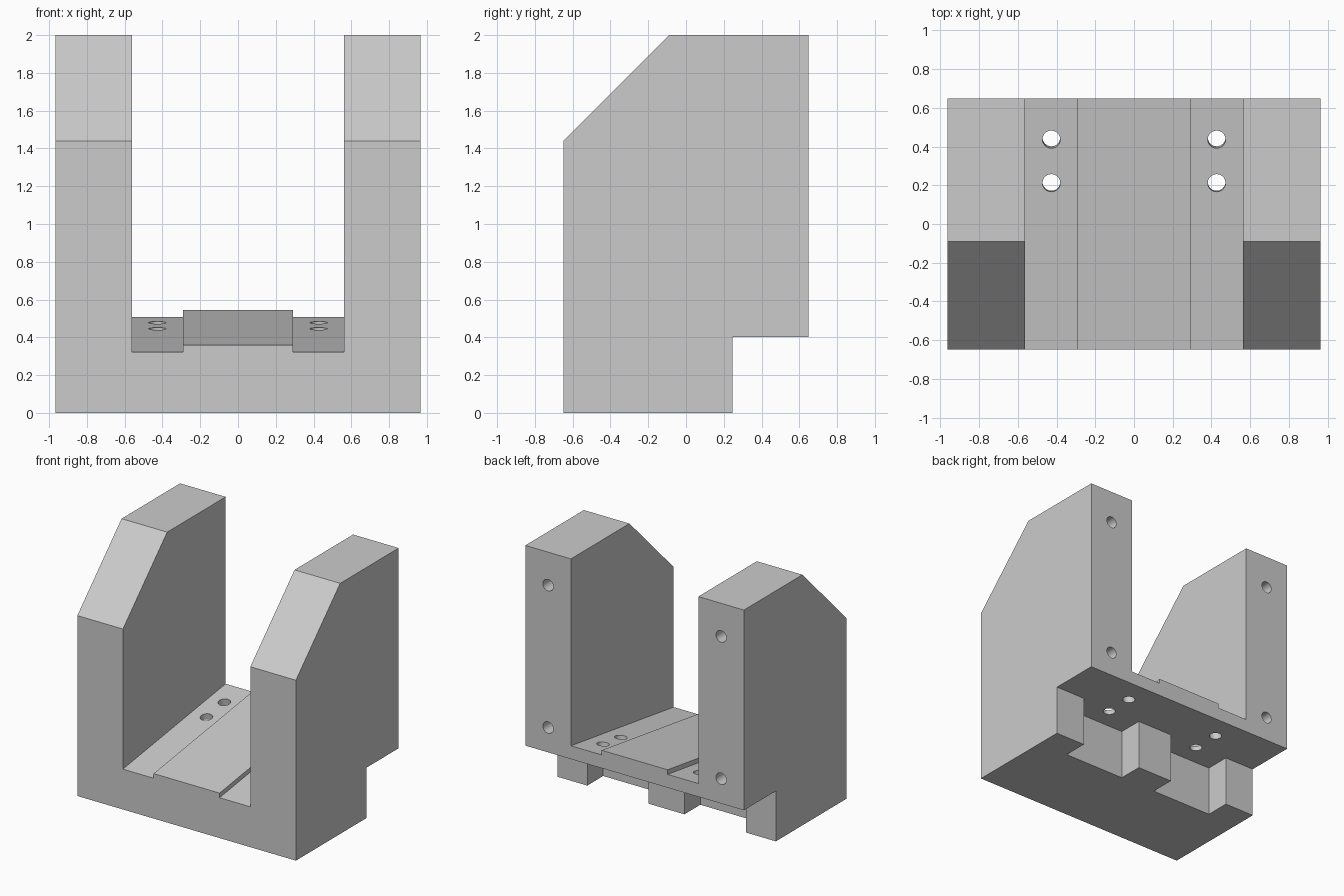
import bpy
import bmesh
import math
from mathutils import Matrix, Vector

default_cube = bpy.data.objects.get("Cube")
if default_cube:
    bpy.data.objects.remove(default_cube, do_unlink=True)

HALF_W, HALF_D, TOP = 0.965, 0.648, 2.0
INNER = 0.5625            # inner face of each upright
RIB = 0.291               # half width of the raised centre strip
STEP_Y, STEP_Z = 0.245, 0.402
STRIP_FRONT, STRIP_BACK = 0.322, 0.508
RIB_LIFT = 0.037
HOLE_R = 0.046
TILT = math.atan2(STRIP_BACK - STRIP_FRONT, 2 * HALF_D)

grey = bpy.data.materials.new("light grey")
grey.use_nodes = True
colour = (0.6, 0.6, 0.6, 1)
grey.diffuse_color = colour
grey.node_tree.nodes["Principled BSDF"].inputs["Base Color"].default_value = colour


def make_object(name, bm):
    bmesh.ops.recalc_face_normals(bm, faces=bm.faces)
    mesh = bpy.data.meshes.new(name)
    bm.to_mesh(mesh)
    bm.free()
    mesh.materials.append(grey)
    obj = bpy.data.objects.new(name, mesh)
    bpy.context.scene.collection.objects.link(obj)
    return obj


def prism(name, x0, x1, profile):
    """Extrude a (y, z) profile from x0 to x1."""
    bm = bmesh.new()
    face = bm.faces.new([bm.verts.new((x0, y, z)) for y, z in profile])
    out = bmesh.ops.extrude_face_region(bm, geom=[face])
    moved = [v for v in out["geom"] if isinstance(v, bmesh.types.BMVert)]
    bmesh.ops.translate(bm, verts=moved, vec=(x1 - x0, 0, 0))
    return make_object(name, bm)


def cylinder(name, centre, length, angle):
    """Cylinder tipped about the x axis."""
    bm = bmesh.new()
    place = Matrix.Translation(Vector(centre)) @ Matrix.Rotation(angle, 4, "X")
    bmesh.ops.create_cone(bm, cap_ends=True, segments=32, radius1=HOLE_R,
                          radius2=HOLE_R, depth=length, matrix=place)
    return make_object(name, bm)


def cut(target, cutter):
    mod = target.modifiers.new("cut", "BOOLEAN")
    mod.operation = "DIFFERENCE"
    mod.solver = "EXACT"
    mod.object = cutter
    bpy.context.view_layer.objects.active = target
    bpy.ops.object.modifier_apply(modifier=mod.name)
    bpy.data.objects.remove(cutter, do_unlink=True)


def floor_profile(lift, top):
    """Region above the sloping floor, overshooting front and back."""
    extra = 0.1
    rise = extra * math.tan(TILT)
    y = HALF_D + extra
    return [(-y, STRIP_FRONT + lift - rise), (y, STRIP_BACK + lift + rise),
            (y, top), (-y, top)]


# Solid body with chamfered uprights and a stepped underside
bracket = prism("bracket_body", -HALF_W, HALF_W, [
    (-HALF_D, 0), (STEP_Y, 0), (STEP_Y, STEP_Z), (HALF_D, STEP_Z),
    (HALF_D, TOP), (-0.09, TOP), (-HALF_D, 1.44)])

# Wide channel between the uprights, down to the raised centre strip
cut(bracket, prism("channel_cutter", -INNER, INNER, floor_profile(RIB_LIFT, 2.2)))

for side in (-1, 1):
    # Lower strip beside the centre strip
    cut(bracket, prism("strip_cutter", side * RIB, side * INNER,
                       floor_profile(0, 0.9)))
    # Pocket under the overhang
    cut(bracket, prism("pocket_cutter", side * 0.158, side * 0.7, [
        (0.045, -0.1), (0.4, -0.1), (0.4, STEP_Z), (0.045, STEP_Z)]))
    # Floor holes, square to the sloping floor
    for y in (0.212, 0.437):
        z = STRIP_FRONT + (y + HALF_D) * math.tan(TILT)
        cut(bracket, cylinder("floor_hole_cutter", (side * 0.427, y, z), 0.5, TILT))
    # Blind holes in the back of the upright
    for z in (0.6, 1.736):
        cut(bracket, cylinder("back_hole_cutter", (side * 0.764, HALF_D, z),
                              0.8, math.pi / 2))

# Smooth the hole walls, keep all other edges crisp
bpy.ops.object.select_all(action="DESELECT")
bracket.select_set(True)
bpy.context.view_layer.objects.active = bracket
bpy.ops.object.shade_smooth_by_angle(angle=math.radians(30))
